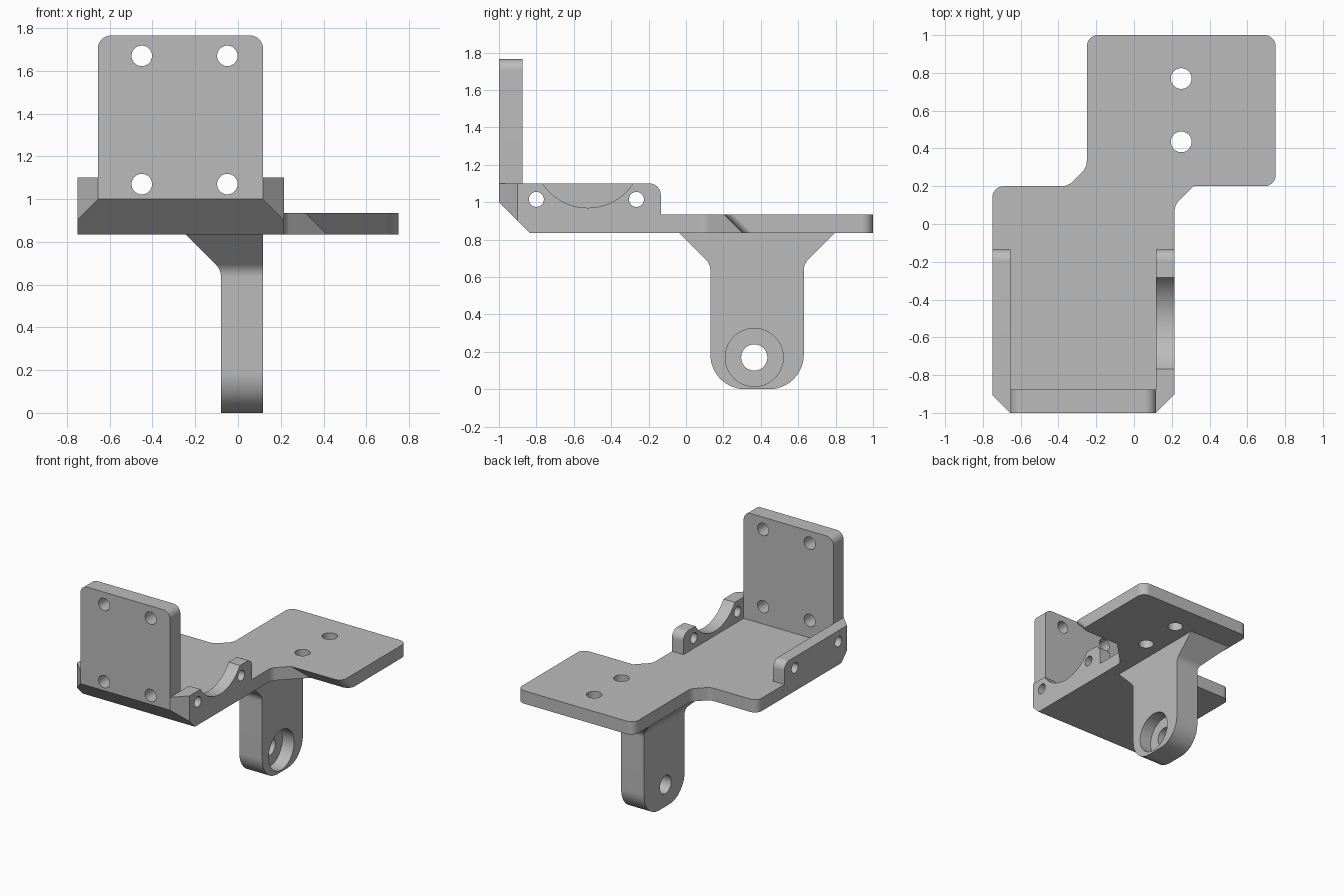
import bpy, bmesh, math
from mathutils import Vector

if "Cube" in bpy.data.objects:
    bpy.data.objects.remove(bpy.data.objects["Cube"], do_unlink=True)

grey = bpy.data.materials.new("plain grey")
grey.use_nodes = True
grey.diffuse_color = (0.5, 0.5, 0.5, 1)
grey.node_tree.nodes["Principled BSDF"].inputs["Base Color"].default_value = (0.5, 0.5, 0.5, 1)


def rounded(corners, steps=8):
    """Outline from (u, v, radius) corners, each filleted with an arc."""
    out = []
    for i, (u, v, r) in enumerate(corners):
        p = Vector((u, v))
        if r == 0:
            out.append(p)
            continue
        a = (Vector(corners[i - 1][:2]) - p).normalized()
        b = (Vector(corners[(i + 1) % len(corners)][:2]) - p).normalized()
        half = a.angle(b) / 2
        centre = p + (a + b).normalized() * r / math.sin(half)
        start = p + a * r / math.tan(half) - centre
        end = p + b * r / math.tan(half) - centre
        sweep = math.pi - 2 * half
        for k in range(steps + 1):
            t = k / steps
            out.append(centre + (start * math.sin((1 - t) * sweep)
                                 + end * math.sin(t * sweep)) / math.sin(sweep))
    return out


def place(axis, u, v, w):
    return {"x": (w, u, v), "y": (u, w, v), "z": (u, v, w)}[axis]


def prism(name, outline, axis, lo, hi):
    """Extrude a flat outline along an axis from lo to hi."""
    bm = bmesh.new()
    rings = [[bm.verts.new(place(axis, p[0], p[1], w)) for p in outline] for w in (lo, hi)]
    n = len(outline)
    bm.faces.new(rings[0])
    bm.faces.new(rings[1])
    for i in range(n):
        j = (i + 1) % n
        bm.faces.new((rings[0][i], rings[0][j], rings[1][j], rings[1][i]))
    bmesh.ops.recalc_face_normals(bm, faces=bm.faces)
    mesh = bpy.data.meshes.new(name)
    bm.to_mesh(mesh)
    bm.free()
    mesh.materials.append(grey)
    obj = bpy.data.objects.new(name, mesh)
    bpy.context.collection.objects.link(obj)
    return obj


def cylinder(axis, u, v, r, lo, hi, n=40):
    ring = [(u + r * math.cos(k * math.tau / n), v + r * math.sin(k * math.tau / n))
            for k in range(n)]
    return prism("hole_cutter", ring, axis, lo, hi)


def combine(target, tool, operation):
    """Apply one boolean and discard the tool."""
    mod = target.modifiers.new("boolean", "BOOLEAN")
    mod.operation, mod.solver, mod.object = operation, "EXACT", tool
    bpy.context.view_layer.objects.active = target
    bpy.ops.object.modifier_apply(modifier=mod.name)
    bpy.data.objects.remove(tool, do_unlink=True)


LEFT, IN_L, IN_R, RIGHT = -0.75, -0.655, 0.117, 0.215
BOTTOM, FLOOR, RAIL_TOP = 0.835, 0.935, 1.1

# Stepped base plate
R = 0.06
bracket = prism("mounting_bracket", rounded([
    (LEFT, -1, 0), (RIGHT, -1, 0), (RIGHT, 0.1, 0.08), (0.315, 0.2, 0),
    (0.75, 0.2, R), (0.75, 1, R), (-0.25, 1, R), (-0.25, 0.3, 0.08),
    (-0.35, 0.2, 0.08), (LEFT, 0.2, R)]), "z", BOTTOM, FLOOR)

# Undercut the front edge of the rear wing
for vert in bracket.data.vertices:
    x, y, z = vert.co
    if x > 0.3 and y < 0.27 and z < FLOOR - 0.05:
        vert.co.y += 0.1
        if x < 0.4:
            vert.co.x += 0.1

# Side rails
for lo, hi in ((LEFT, IN_L), (IN_R, RIGHT)):
    rail = prism("side_rail", rounded([
        (-1, BOTTOM, 0), (-0.135, BOTTOM, 0), (-0.135, RAIL_TOP, R),
        (-1, RAIL_TOP, 0)]), "x", lo, hi)
    combine(bracket, rail, "UNION")

# Upright front plate
upright = prism("front_upright", rounded([
    (IN_L, BOTTOM, 0), (IN_R, BOTTOM, 0), (IN_R, 1.765, R), (IN_L, 1.765, R)]),
    "y", -1, -0.875)
combine(bracket, upright, "UNION")

# Hanging leg: side profile crossed with front profile
leg = prism("leg", rounded([
    (0.13, 0, 0.185), (0.63, 0, 0.185), (0.63, 0.67, 0.08), (0.8, 0.84, 0),
    (-0.04, 0.84, 0), (0.13, 0.67, 0.08)]), "x", -0.4, IN_R)
front_profile = prism("leg_front_profile", rounded([
    (-0.08, -0.1, 0), (0.3, -0.1, 0), (0.3, 0.84, 0), (-0.25, 0.84, 0),
    (-0.08, 0.67, 0.08)]), "y", -0.3, 1.1)
combine(leg, front_profile, "INTERSECT")
combine(bracket, leg, "UNION")

# Chamfers: lower front edge and both front corners
cutters = [prism("edge_cutter", [(-1.1, 1.1), (-1.1, 0.7), (-0.7, 0.7)], "x", -1, 0.5)]
for inner, side in ((IN_L, -1), (IN_R, 1)):
    cutters.append(prism("corner_cutter", [
        (inner - side * 0.1, -1.1), (inner + side * 0.2, -1.1),
        (inner + side * 0.2, -0.8)], "z", 0.7, 1.3))

# Saddle scoop in one rail, and holes through rails, upright, wing and leg
cutters.append(cylinder("x", -0.525, 1.26, 0.29, IN_R - 0.01, 0.3, 64))
for y in (-0.8, -0.265):
    cutters.append(cylinder("x", y, 1.015, 0.04, -1, 0.5))
for x in (-0.45, -0.05):
    for z in (1.07, 1.67):
        cutters.append(cylinder("y", x, z, 0.048, -1.1, -0.8))
for y in (0.435, 0.77):
    cutters.append(cylinder("z", 0.25, y, 0.055, 0.8, 1))
cutters.append(cylinder("x", 0.365, 0.17, 0.07, -0.2, 0.3))
cutters.append(cylinder("x", 0.365, 0.17, 0.155, 0.017, 0.3, 64))
for cutter in cutters:
    combine(bracket, cutter, "DIFFERENCE")

# Smooth the fillets and holes, keep the machined edges crisp
bpy.ops.object.select_all(action="DESELECT")
bracket.select_set(True)
bpy.context.view_layer.objects.active = bracket
bpy.ops.object.shade_smooth_by_angle(angle=math.radians(25))
normals = bracket.modifiers.new("weighted_normals", "WEIGHTED_NORMAL")
normals.keep_sharp = True
